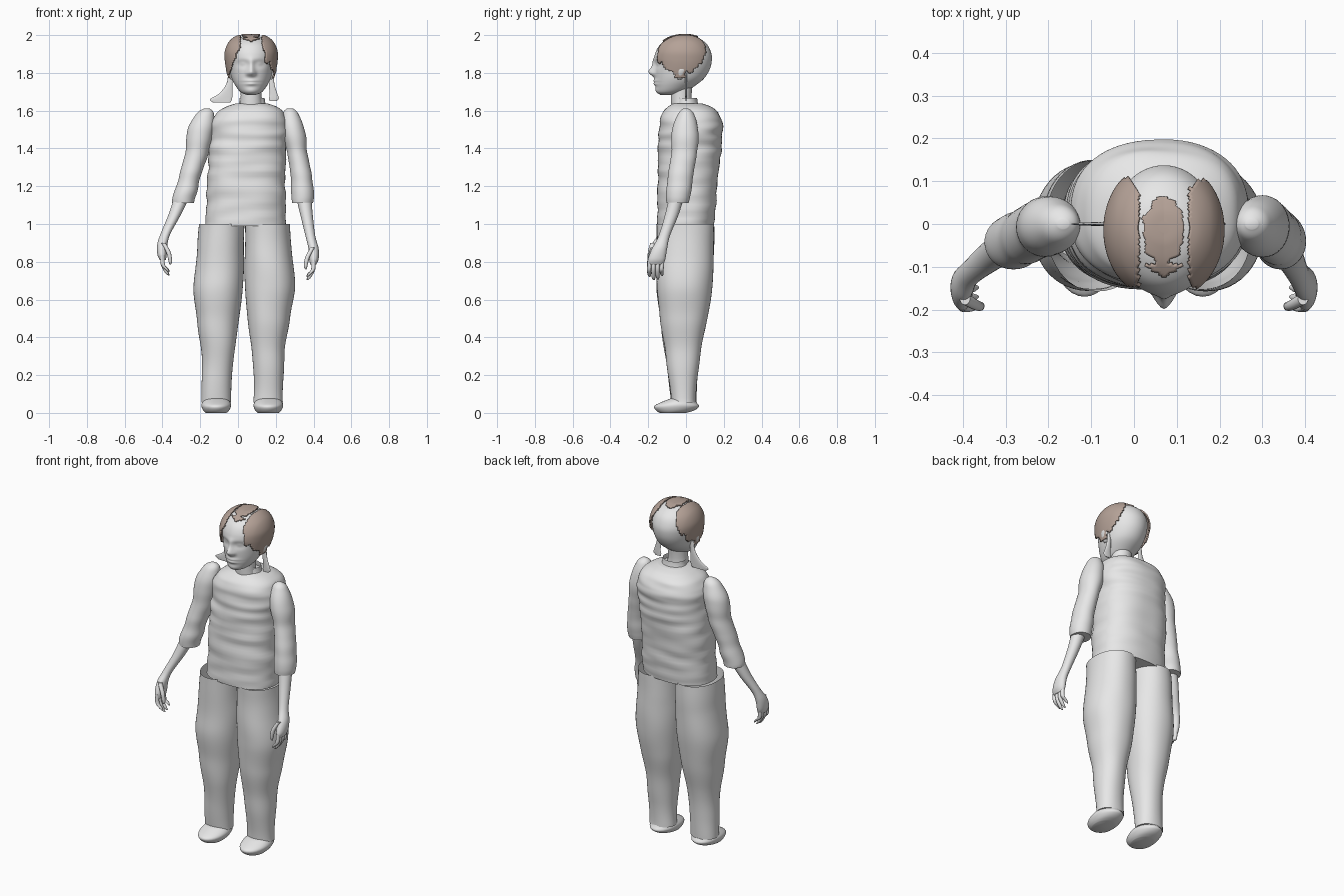
import bpy, bmesh, math
from mathutils import Vector, noise

cube = bpy.data.objects.get("Cube")
if cube:
    bpy.data.objects.remove(cube, do_unlink=True)


def material(name, colour):
    m = bpy.data.materials.new(name)
    m.use_nodes = True
    m.diffuse_color = (*colour, 1)
    m.node_tree.nodes["Principled BSDF"].inputs["Base Color"].default_value = (*colour, 1)
    return m


GREY = material("pale grey", (0.8, 0.8, 0.8))
BROWN = material("hair brown", (0.46, 0.36, 0.31))


def finish(name, bm, mat, angle=50):
    bmesh.ops.recalc_face_normals(bm, faces=bm.faces)
    mesh = bpy.data.meshes.new(name)
    bm.to_mesh(mesh)
    bm.free()
    mesh.materials.append(mat)
    obj = bpy.data.objects.new(name, mesh)
    bpy.context.collection.objects.link(obj)
    bpy.ops.object.select_all(action="DESELECT")
    obj.select_set(True)
    bpy.context.view_layer.objects.active = obj
    bpy.ops.object.shade_smooth_by_angle(angle=math.radians(angle))
    return obj


def smooth_path(rings, steps):
    """Catmull-Rom interpolation between the key rings."""
    out = []
    for i in range(len(rings) - 1):
        p0, p1 = rings[max(i - 1, 0)], rings[i]
        p2, p3 = rings[i + 1], rings[min(i + 2, len(rings) - 1)]
        for s in range(steps):
            t = s / steps
            out.append([b + (c - a) * t / 2 + (a - 2.5 * b + 2 * c - d / 2) * t * t
                        + (1.5 * (b - c) + (d - a) / 2) * t ** 3
                        for a, b, c, d in zip(p0, p1, p2, p3)])
    return out + [list(rings[-1])]


def loft(rings, segs=32, steps=6, power=2.0, caps=(True, True)):
    """Skin horizontal oval rings given as (x, y, z, rx, ry)."""
    bm = bmesh.new()
    loops = []
    for x, y, z, rx, ry in smooth_path(rings, steps):
        loop = []
        for k in range(segs):
            a = math.tau * k / segs
            c, s = math.cos(a), math.sin(a)
            loop.append(bm.verts.new((x + rx * math.copysign(abs(c) ** (2 / power), c),
                                      y + ry * math.copysign(abs(s) ** (2 / power), s), z)))
        loops.append(loop)
    for lo, hi in zip(loops, loops[1:]):
        for k in range(segs):
            n = (k + 1) % segs
            bm.faces.new((lo[k], lo[n], hi[n], hi[k]))
    for wanted, loop in zip(caps, (loops[0], loops[-1])):
        if wanted:
            bm.faces.new(loop)
    return bm


def wrinkle(bm, amount, scale):
    bm.normal_update()
    for v in bm.verts:
        p = Vector((v.co.x * 5, v.co.y * 5, v.co.z * scale))
        n = v.normal.copy()
        n.z = 0
        v.co += n * noise.noise(p) * amount


# Shirt body with soft horizontal folds
shirt = loft([(.04, -.002, .99, .212, .15), (.043, .008, 1.2, .208, .158),
              (.052, .02, 1.4, .203, .166), (.06, .025, 1.52, .205, .168),
              (.064, .025, 1.585, .182, .152), (.07, .02, 1.62, .135, .115),
              (.072, .01, 1.638, .085, .075)], 64, 12, 2.4)
wrinkle(shirt, .009, 22)
finish("shirt", shirt, GREY, 60)

# Collar and neck
finish("collar", loft([(.075, .005, 1.6, .085, .07), (.075, .003, 1.64, .07, .06),
                       (.075, .003, 1.668, .066, .056)], 32, 3, caps=(True, False)), GREY)
finish("neck", loft([(.07, -.015, 1.58, .07, .06), (.07, -.025, 1.66, .056, .054),
                     (.07, -.02, 1.78, .058, .06)]), GREY)

# Trousers and shoes, mirrored about a slightly leaning midline
LEG = [(.138, -.012, .055, .079, .067), (.137, -.016, .2, .079, .078),
       (.133, -.018, .35, .09, .098), (.135, -.012, .5, .112, .126),
       (.136, -.008, .67, .131, .147), (.127, -.003, .85, .124, .15),
       (.122, -.002, 1, .12, .152)]
SHOE = [(.138, -.07, 0, .055, .07), (.138, -.058, .012, .068, .1),
        (.138, -.05, .034, .078, .12), (.138, -.042, .052, .076, .1),
        (.138, -.02, .075, .06, .065)]


def leg_side(rings, side):
    return [(.022 + .014 * z + side * x, y, z, rx, ry) for x, y, z, rx, ry in rings]


for side, label in ((-1, "right"), (1, "left")):
    trouser = loft(leg_side(LEG, side), 48, 8, 2.15, (True, False))
    wrinkle(trouser, .006, 6)
    finish(label + "_trouser_leg", trouser, GREY)
    finish(label + "_shoe", loft(leg_side(SHOE, side), 32, 3), GREY)

# Sleeves
SLEEVES = {
    "right": [(-.165, 0, 1.612, .015, .012), (-.172, 0, 1.585, .046, .042),
              (-.196, -.005, 1.5, .07, .068), (-.217, -.01, 1.38, .063, .068),
              (-.255, -.03, 1.25, .057, .066), (-.285, -.042, 1.15, .061, .064),
              (-.29, -.045, 1.11, .058, .06)],
    "left": [(.275, 0, 1.612, .015, .012), (.278, 0, 1.585, .042, .042),
             (.292, -.005, 1.5, .06, .068), (.314, -.01, 1.38, .054, .068),
             (.335, -.03, 1.25, .056, .066), (.342, -.042, 1.15, .06, .064),
             (.342, -.045, 1.11, .057, .06)],
}
for label, rings in SLEEVES.items():
    sleeve = loft(rings, 36, 8)
    wrinkle(sleeve, .006, 14)
    finish(label + "_sleeve", sleeve, GREY)

# Forearms, palms, fingers and thumbs
for side, label, elbow in ((-1, "right", .29), (1, "left", .345)):
    middle = (elbow + .39) / 2 - .005
    drop = 0 if side < 0 else -.025
    finish(label + "_forearm", loft([
        (side * elbow, -.045, 1.16, .042, .04), (side * middle, -.075, 1.05, .033, .036),
        (side * .383, -.115, .95 + drop / 2, .026, .03),
        (side * .4, -.14, .895 + drop, .027, .04),
        (side * .402, -.155, .84 + drop, .025, .046),
        (side * .398, -.16, .81 + drop, .016, .04)], 24), GREY)
    for i in range(4):
        y = -.192 + i * .022
        tip = (.745, .728, .732, .75)[i] + drop
        finish(f"{label}_finger_{i + 1}", loft([
            (side * .4, y, .835 + drop, .011, .011), (side * .398, y - .003, .785 + drop, .011, .011),
            (side * .378, y - .002, tip + .015, .009, .01),
            (side * .366, y, tip, .004, .004)], 12, 4), GREY)
    finish(label + "_thumb", loft([
        (side * .395, -.175, .9 + drop, .012, .014), (side * .368, -.19, .85 + drop, .012, .012),
        (side * .358, -.192, .8 + drop, .009, .01),
        (side * .36, -.19, .785 + drop, .003, .003)], 12, 4), GREY)

# Head: keys are (height, front, back, half width)
MID = .07
PROFILE = [(1.684, -.135, -.07, .025), (1.698, -.152, -.01, .056), (1.73, -.16, .045, .082),
           (1.77, -.163, .095, .103), (1.82, -.165, .126, .116), (1.87, -.166, .137, .124),
           (1.91, -.16, .132, .124), (1.95, -.137, .112, .108), (1.98, -.095, .075, .078),
           (1.994, -.05, .035, .04), (1.997, -.02, .005, .01)]
# Face relief: side offset, height, depth, spread across, spread up
RELIEF = [(0, 1.803, .028, .014, .016), (0, 1.835, .013, .01, .025), (0, 1.87, .004, .06, .012),
          (.045, 1.848, -.013, .02, .014), (.045, 1.848, .008, .012, .009),
          (0, 1.757, .009, .026, .008), (0, 1.742, .009, .022, .007),
          (0, 1.75, -.005, .03, .003), (0, 1.705, .006, .025, .012), (.018, 1.797, .008, .007, .008)]


def head_mesh():
    bm = loft([(MID, (f + b) / 2, z, w, (b - f) / 2) for z, f, b, w in PROFILE], 96, 9)
    for v in bm.verts:
        if v.co.y < -.06:
            u, z = abs(v.co.x - MID), v.co.z
            v.co.y -= sum(d * math.exp(-((u - a) / p) ** 2 / 2 - ((z - h) / q) ** 2 / 2)
                          for a, h, d, p, q in RELIEF)
    return bm


finish("head", head_mesh(), GREY, 80)


# Hair: raised shell patches over the temples and the crown
def is_hair(c):
    u = abs(c.x - MID)
    ragged = 1 + .3 * noise.noise(Vector((c.x * 40, c.y * 40, c.z * 12)))
    temple = ((c.y + .025) / .115) ** 2 + ((c.z - 1.915) / .115) ** 2 < ragged and u > .055
    lock = -.055 < c.y < -.005 and 1.78 < c.z < 1.88 and u > .08
    crown = (u / .046) ** 2 + ((c.y + .015) / .075) ** 2 < ragged and c.z > 1.9
    fringe = u < .05 and -.12 < c.y < -.09 and u < (c.y + .12) * 1.6 and c.z > 1.9
    return temple or lock or crown or fringe


hair = head_mesh()
bmesh.ops.delete(hair, geom=[f for f in hair.faces if not is_hair(f.calc_center_median())],
                 context="FACES")
hair.normal_update()
for v in hair.verts:
    away = v.co - Vector((MID, 0, 1.85))
    v.co += away.normalized() * (.004 + .009 * min(1, abs(v.co.x - MID) / .1))
shell = finish("hair", hair, BROWN, 60)
solid = shell.modifiers.new("thickness", "SOLIDIFY")
solid.thickness = .008
solid.offset = 0

# Ears
for side, label in ((-1, "right"), (1, "left")):
    finish(label + "_ear", loft([
        (MID + side * .1, -.035, 1.765, .008, .01), (MID + side * .113, -.03, 1.785, .012, .02),
        (MID + side * .12, -.022, 1.82, .014, .027), (MID + side * .118, -.022, 1.838, .006, .012)],
        16, 4), GREY)

# Thin flared pigtails
TAILS = {
    "right": [(-.04, 0, 1.8, .012, .006), (-.045, 0, 1.74, .017, .006),
              (-.065, 0, 1.69, .036, .005), (-.09, 0, 1.66, .058, .004),
              (-.085, 0, 1.642, .045, .003)],
    "left": [(.178, 0, 1.8, .01, .006), (.178, 0, 1.74, .015, .006),
             (.188, 0, 1.69, .02, .005), (.19, 0, 1.665, .026, .004),
             (.185, 0, 1.65, .018, .003)],
}
for label, rings in TAILS.items():
    finish(label + "_pigtail", loft(rings, 16, 4), GREY)
